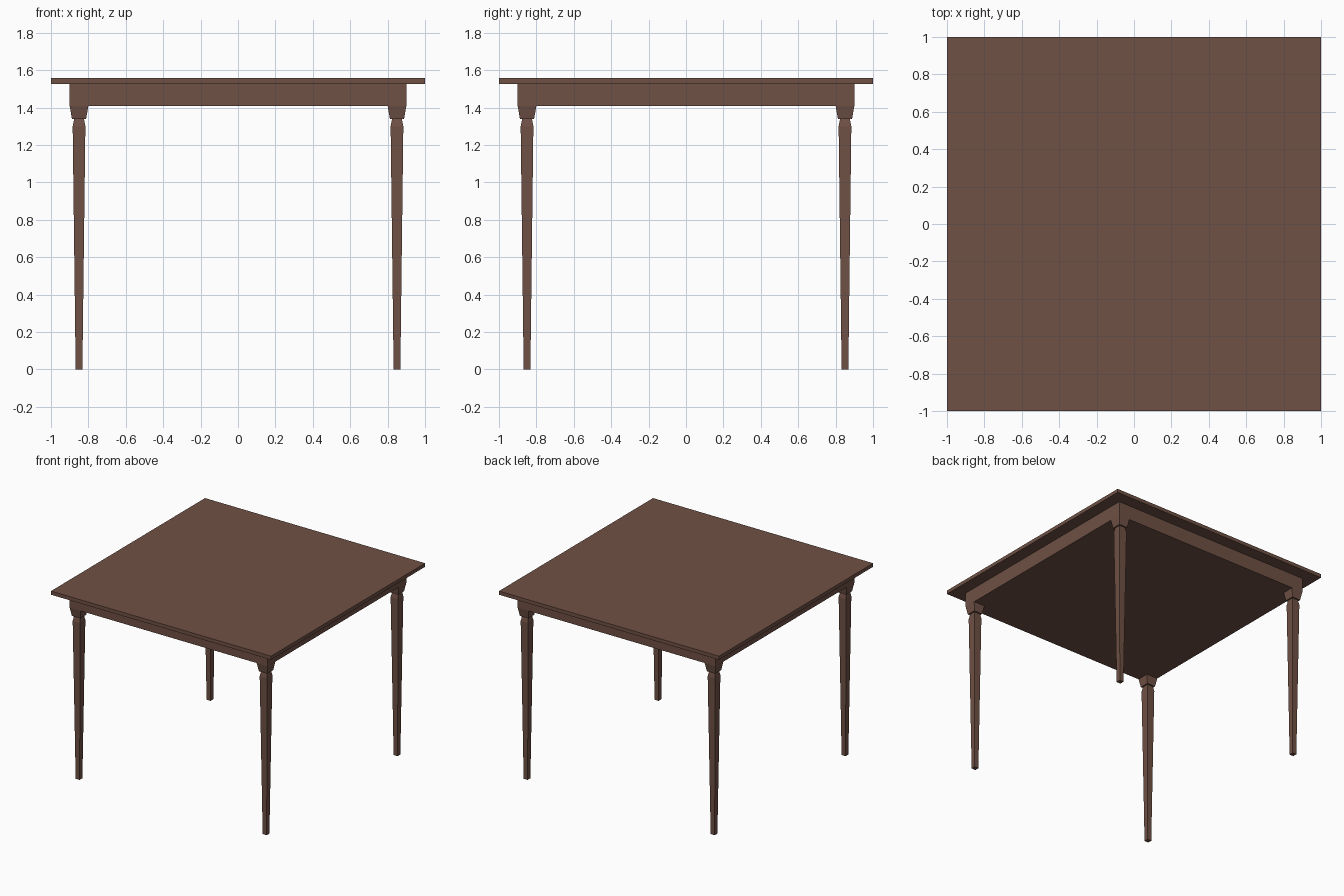
import bpy
import bmesh

if "Cube" in bpy.data.objects:
    bpy.data.objects.remove(bpy.data.objects["Cube"])

wood = bpy.data.materials.new("brown_wood")
wood.diffuse_color = (0.16, 0.082, 0.06, 1)
wood.use_nodes = True
wood.node_tree.nodes["Principled BSDF"].inputs["Base Color"].default_value = wood.diffuse_color


def square_stack(name, sections, x=0, y=0):
    """Loft squares given as (half width, height), with capped ends."""
    bm = bmesh.new()
    rings = [[bm.verts.new((x + sx * h, y + sy * h, z))
              for sx, sy in ((-1, -1), (1, -1), (1, 1), (-1, 1))]
             for h, z in sections]
    for low, high in zip(rings, rings[1:]):
        for i in range(4):
            j = (i + 1) % 4
            bm.faces.new((low[i], low[j], high[j], high[i]))
    bm.faces.new(rings[0][::-1])
    bm.faces.new(rings[-1])
    mesh = bpy.data.meshes.new(name)
    bm.to_mesh(mesh)
    bm.free()
    mesh.materials.append(wood)
    obj = bpy.data.objects.new(name, mesh)
    bpy.context.collection.objects.link(obj)
    return obj


# Thin top and the solid apron under it
square_stack("tabletop", [(1.0, 1.527), (1.0, 1.557)])
square_stack("apron", [(0.9, 1.409), (0.9, 1.527)])

# Each corner: tapered leg with a narrow neck, under a tapered block
for side, x in (("left", -0.85), ("right", 0.85)):
    for end, y in (("front", -0.85), ("back", 0.85)):
        square_stack(f"{end}_{side}_leg",
                     [(0.018, 0), (0.034, 1.30), (0.026, 1.34)], x, y)
        square_stack(f"{end}_{side}_leg_block",
                     [(0.038, 1.34), (0.05, 1.409)], x, y)
